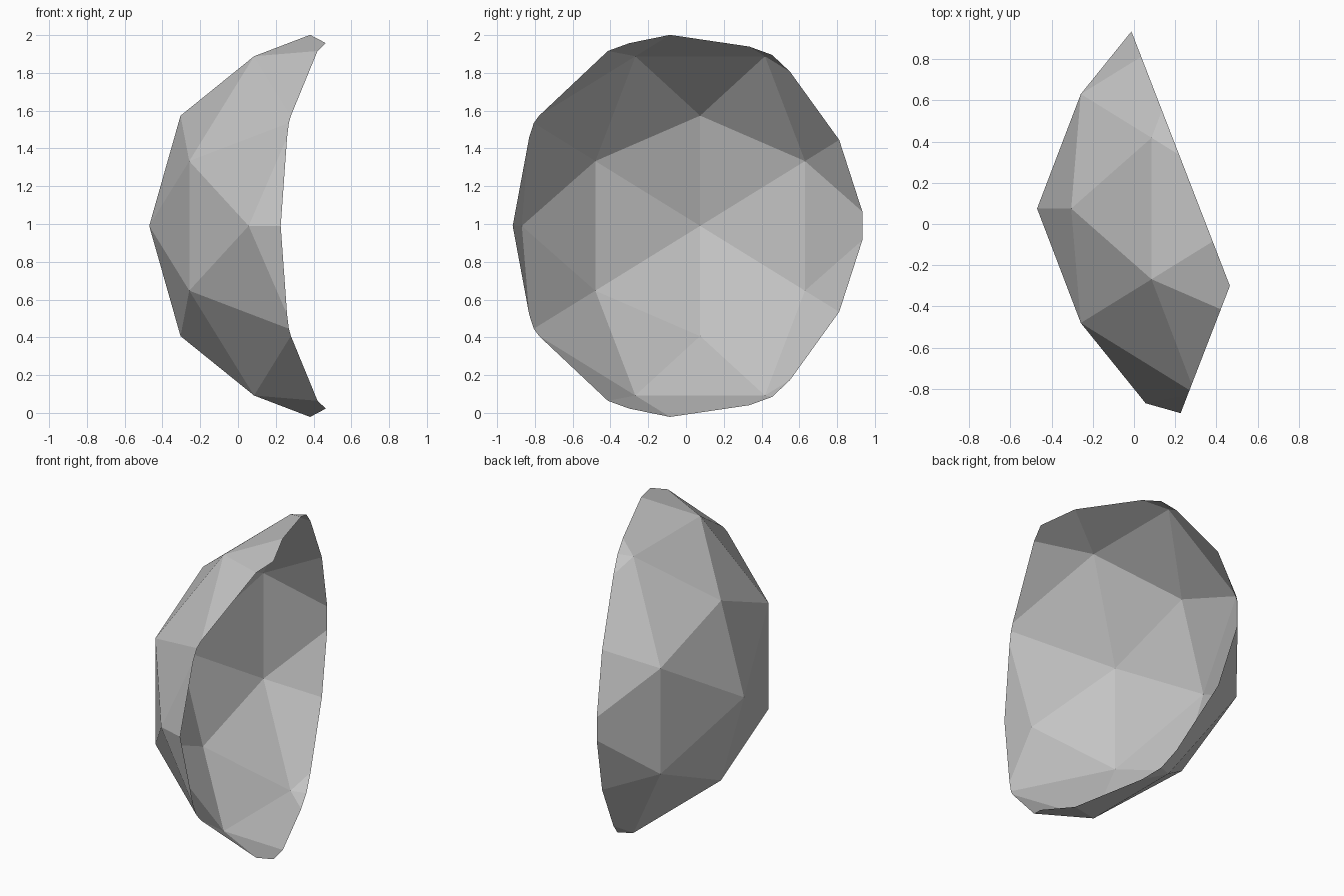
import bpy, bmesh
from itertools import combinations, product
from mathutils import Vector

cube = bpy.data.objects.get("Cube")
if cube:
    bpy.data.objects.remove(cube, do_unlink=True)

RADIUS = 1.11
CENTRE = Vector((0.64, 0.075, 0.99))
RIDGE = Vector((0.465, -0.3, 1.0))    # vertical line where the two cuts meet
SLOPE = 0.387                         # how fast both cuts fall away from it


def geodesic_points():
    """Twelve icosahedron corners plus the thirty edge midpoints, on a unit sphere."""
    golden = (1 + 5 ** 0.5) / 2
    corners = []
    for a, b in product((-1, 1), repeat=2):
        p = (0, a, b * golden)
        corners += [Vector(p[i:] + p[:i]) for i in range(3)]
    mids = [a + b for a, b in combinations(corners, 2) if (a - b).length < 2.1]
    return [p.normalized() for p in corners + mids]


# Faceted ball
bm = bmesh.new()
for p in geodesic_points():
    bm.verts.new(CENTRE + p * RADIUS)
bmesh.ops.convex_hull(bm, input=bm.verts[:])
bmesh.ops.recalc_face_normals(bm, faces=bm.faces[:])

# Two mirrored upright cuts leave an open shell with a folded rim
for side in (-1, 1):
    bmesh.ops.bisect_plane(bm, geom=bm.verts[:] + bm.edges[:] + bm.faces[:],
                           plane_co=RIDGE, plane_no=Vector((1, side * SLOPE, 0)),
                           clear_outer=True)

mesh = bpy.data.meshes.new("shell")
bm.to_mesh(mesh)
bm.free()

# Plain grey surface
grey = bpy.data.materials.new("plain grey")
grey.use_nodes = True
colour = (0.55, 0.55, 0.55, 1)
grey.diffuse_color = colour
grey.node_tree.nodes["Principled BSDF"].inputs["Base Color"].default_value = colour
mesh.materials.append(grey)

shell = bpy.data.objects.new("shell", mesh)
bpy.context.collection.objects.link(shell)
